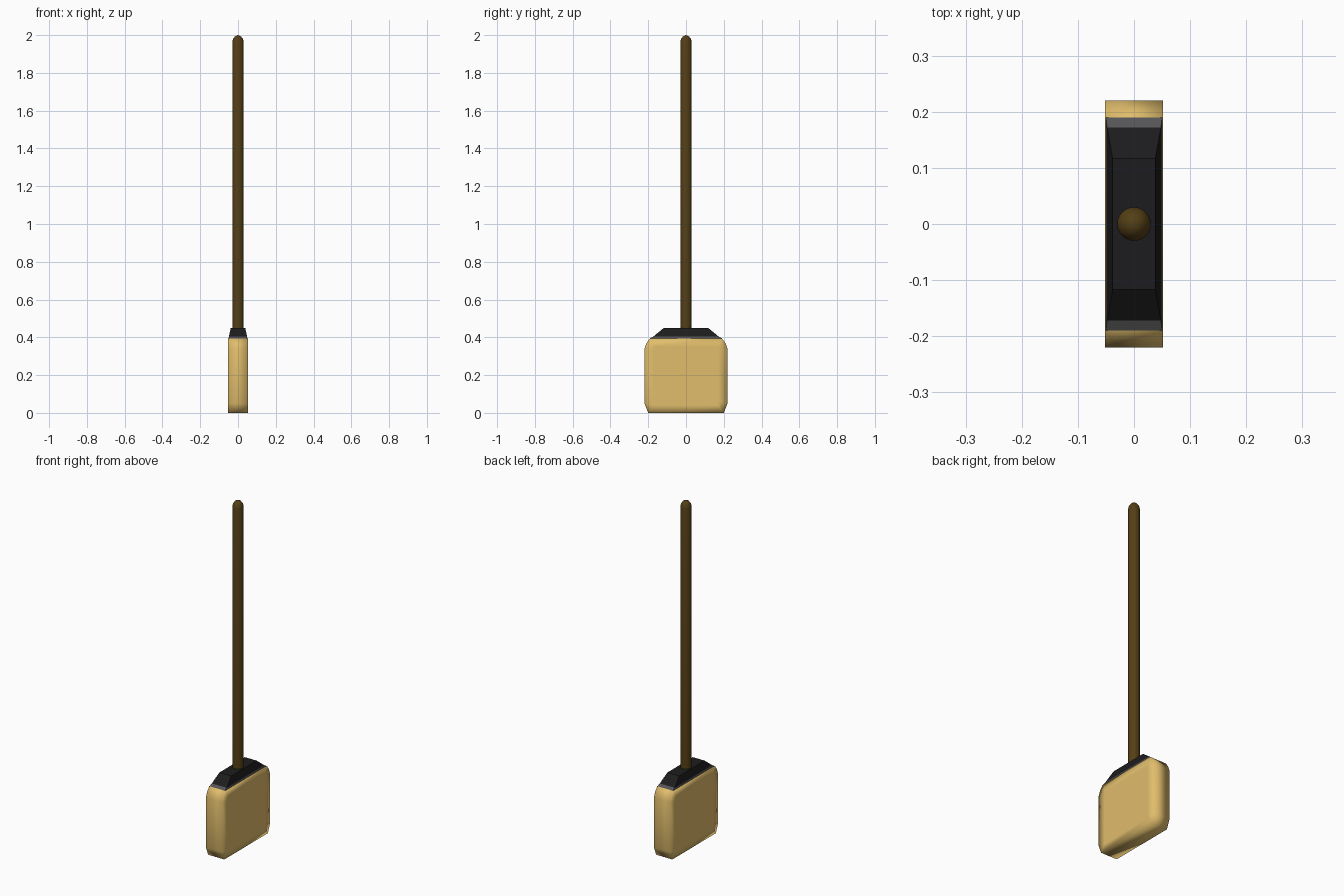
import bpy, bmesh, math

if "Cube" in bpy.data.objects:
    bpy.data.objects.remove(bpy.data.objects["Cube"])


def material(name, rgb):
    m = bpy.data.materials.new(name)
    m.diffuse_color = (*rgb, 1)
    m.use_nodes = True
    m.node_tree.nodes["Principled BSDF"].inputs["Base Color"].default_value = m.diffuse_color
    return m


def finish(bm, name, mats, smooth_angle=None):
    bmesh.ops.recalc_face_normals(bm, faces=bm.faces)
    mesh = bpy.data.meshes.new(name)
    bm.to_mesh(mesh)
    bm.free()
    for m in mats:
        mesh.materials.append(m)
    ob = bpy.data.objects.new(name, mesh)
    bpy.context.collection.objects.link(ob)
    if smooth_angle is not None:
        bpy.ops.object.select_all(action='DESELECT')
        ob.select_set(True)
        bpy.context.view_layer.objects.active = ob
        bpy.ops.object.shade_smooth_by_angle(angle=math.radians(smooth_angle))
    return ob


straw = material("straw", (0.75, 0.51, 0.15))
wood = material("dark_wood", (0.09, 0.05, 0.008))
black = material("black", (0.012, 0.012, 0.013))
grey = material("grey", (0.09, 0.09, 0.095))

# Bristle head: outline in y-z, extruded across x, with soft shading at the rims
T = 0.052
half = [(0.20, 0), (0.22, 0.05), (0.22, 0.34), (0.21, 0.368), (0.19, 0.395)]
outline = half + [(-y, z) for y, z in reversed(half)]
bm = bmesh.new()
face = bm.faces.new([bm.verts.new((-T, y, z)) for y, z in outline])
ext = bmesh.ops.extrude_face_region(bm, geom=[face])
new = [v for v in ext["geom"] if isinstance(v, bmesh.types.BMVert)]
bmesh.ops.translate(bm, verts=new, vec=(2 * T, 0, 0))
bmesh.ops.recalc_face_normals(bm, faces=bm.faces)
sides = [f for f in bm.faces if abs(f.normal.x) > 0.9]
bmesh.ops.inset_individual(bm, faces=sides, thickness=0.05)
finish(bm, "bristle_head", [straw], 120)

# Cap clamping the bristles: stacked rectangular rings (half x, half y, z)
bm = bmesh.new()
rings = []
for hx, hy, z in [(0.05, 0.19, 0.385), (0.05, 0.19, 0.395),
                  (0.048, 0.172, 0.405), (0.038, 0.117, 0.45)]:
    rings.append([bm.verts.new((sx * hx, sy * hy, z))
                  for sx, sy in ((-1, -1), (1, -1), (1, 1), (-1, 1))])
for level, (a, b) in enumerate(zip(rings, rings[1:])):
    for i in range(4):
        j = (i + 1) % 4
        f = bm.faces.new((a[i], a[j], b[j], b[i]))
        f.material_index = 1 if level < 2 else 0
bm.faces.new(rings[0])
bm.faces.new(rings[-1])
finish(bm, "head_cap", [black, grey])

# Handle: lathed pole with a rounded tip
profile = [(0, 0.44), (0.03, 0.44), (0.03, 1.965), (0.026, 1.98), (0.016, 1.993), (0, 2.0)]
bm = bmesh.new()
pts = [bm.verts.new((r, 0, z)) for r, z in profile]
edges = [bm.edges.new(p) for p in zip(pts, pts[1:])]
bmesh.ops.spin(bm, geom=pts + edges, cent=(0, 0, 0), axis=(0, 0, 1),
               angle=2 * math.pi, steps=24)
bmesh.ops.remove_doubles(bm, verts=bm.verts, dist=0.0005)
finish(bm, "handle", [wood], 40)
